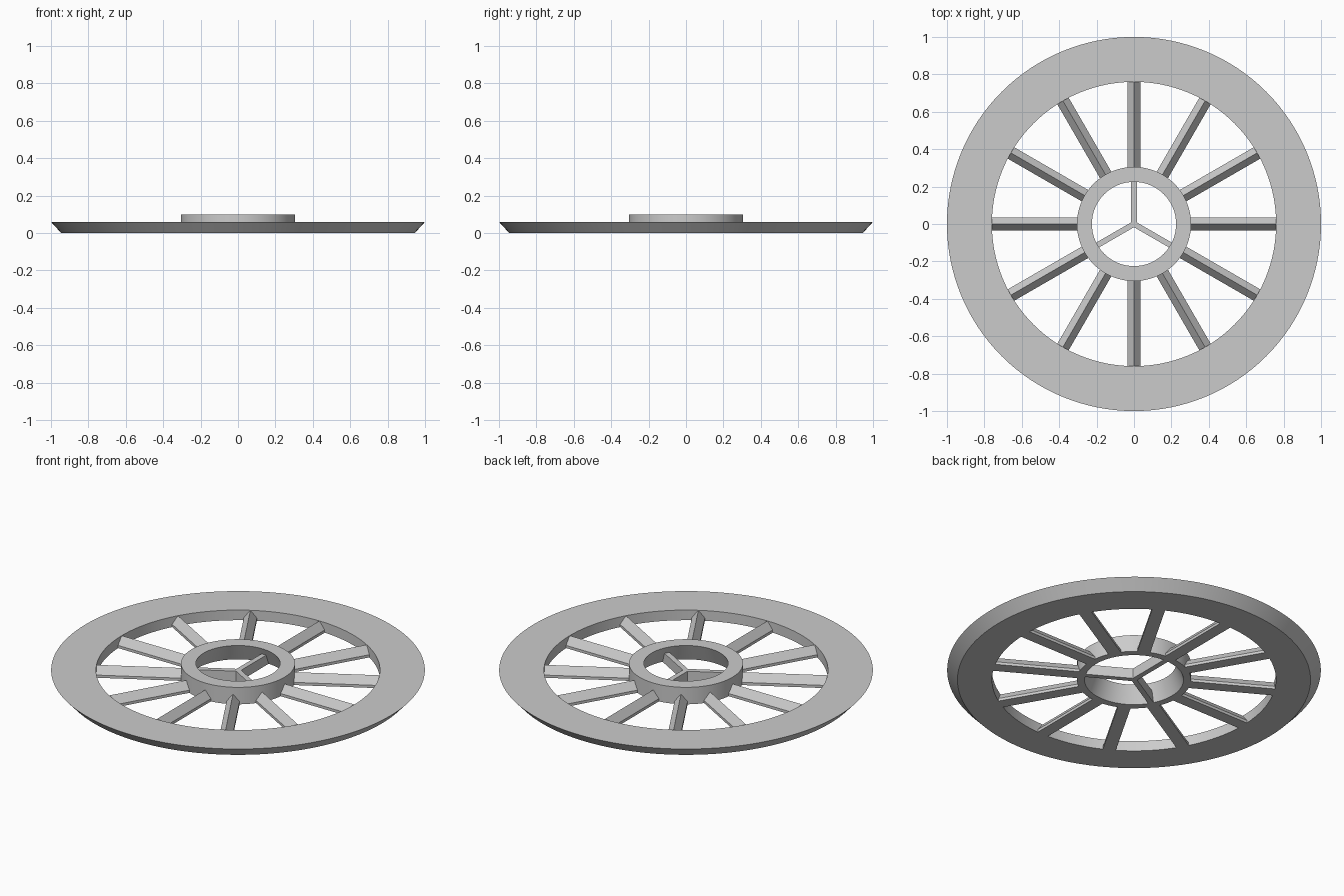
import bpy, bmesh
from math import pi, cos, sin, radians

cube = bpy.data.objects.get("Cube")
if cube:
    bpy.data.objects.remove(cube)

# Single plain grey
grey = bpy.data.materials.new("plain_grey")
grey.use_nodes = True
colour = (0.6, 0.6, 0.6, 1)
grey.diffuse_color = colour
grey.node_tree.nodes["Principled BSDF"].inputs["Base Color"].default_value = colour


def finish(name, bm, smooth=False):
    bmesh.ops.recalc_face_normals(bm, faces=bm.faces)
    mesh = bpy.data.meshes.new(name)
    bm.to_mesh(mesh)
    bm.free()
    mesh.materials.append(grey)
    obj = bpy.data.objects.new(name, mesh)
    bpy.context.collection.objects.link(obj)
    if smooth:
        bpy.ops.object.select_all(action='DESELECT')
        obj.select_set(True)
        bpy.context.view_layer.objects.active = obj
        bpy.ops.object.shade_smooth_by_angle(angle=radians(30))
    return obj


def ring(name, profile, segments=128):
    """Revolve a closed (radius, height) profile around z."""
    bm = bmesh.new()
    loops = []
    for i in range(segments):
        a = 2 * pi * i / segments
        loops.append([bm.verts.new((r * cos(a), r * sin(a), z)) for r, z in profile])
    n = len(profile)
    for i in range(segments):
        p, q = loops[i], loops[(i + 1) % segments]
        for j in range(n):
            k = (j + 1) % n
            bm.faces.new((p[j], q[j], q[k], p[k]))
    return finish(name, bm, smooth=True)


def bar(name, section, start, end, angle):
    """Extrude a (side, height) section radially from start to end."""
    bm = bmesh.new()
    c, s = cos(angle), sin(angle)
    a, b = [[bm.verts.new((r * c - w * s, r * s + w * c, z)) for w, z in section]
            for r in (start, end)]
    bm.faces.new(a)
    bm.faces.new(b)
    n = len(section)
    for j in range(n):
        k = (j + 1) % n
        bm.faces.new((a[j], a[k], b[k], b[j]))
    return finish(name, bm)


# Rim with bevelled outer edge, hub with flared bore
ring("rim", [(0.76, 0), (0.945, 0), (1, 0.06), (0.76, 0.06)])
ring("hub", [(0.265, 0), (0.305, 0), (0.305, 0.1), (0.225, 0.1)])

# Twelve ridged spokes
roof = [(-0.035, 0), (0.035, 0), (0.035, 0.016), (0, 0.06), (-0.035, 0.016)]
for i in range(12):
    bar(f"spoke_{i + 1}", roof, 0.29, 0.765, i * pi / 6)

# Three flat struts meeting inside the hub
flat = [(-0.015, 0), (0.015, 0), (0.015, 0.06), (-0.015, 0.06)]
for i in range(3):
    bar(f"hub_strut_{i + 1}", flat, 0, 0.27, pi / 2 + i * 2 * pi / 3)
